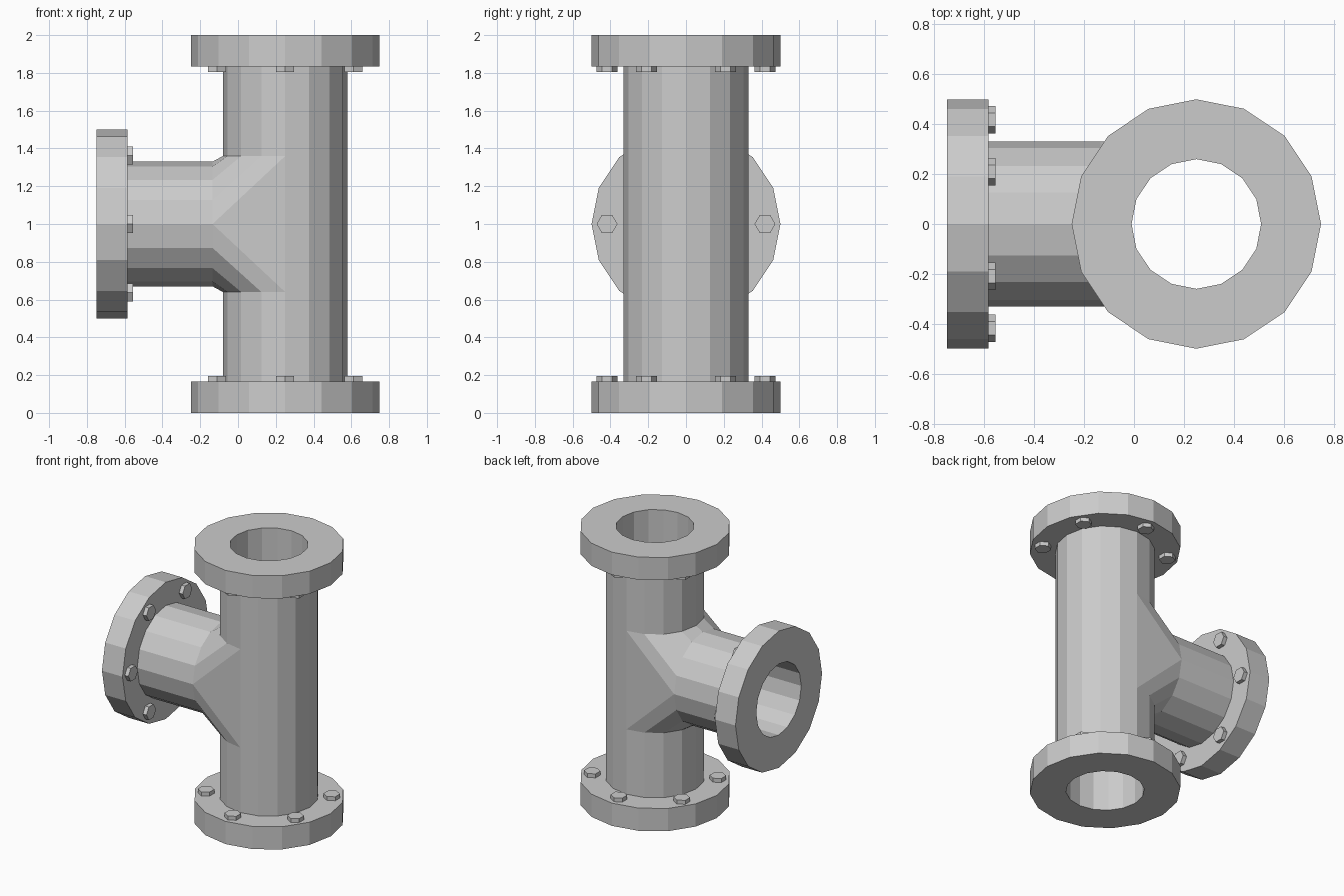
import bpy, bmesh
from math import sin, cos, pi
from mathutils import Vector

if "Cube" in bpy.data.objects:
    bpy.data.objects.remove(bpy.data.objects["Cube"])

N = 16
CENTRE = Vector((0.25, 0, 1))
Y = Vector((0, 1, 0))
# each arm: (in-plane second axis, outward axis, distance of its neck from the centre)
ARMS = {
    "top": (Vector((-1, 0, 0)), Vector((0, 0, 1)), 0.36),
    "bottom": (Vector((-1, 0, 0)), Vector((0, 0, -1)), 0.36),
    "side": (Vector((0, 0, 1)), Vector((-1, 0, 0)), 0.385),
}
R_OUT, R_IN, R_FLANGE = 0.33, 0.26, 0.5
FLANGE_BACK, END = 0.834, 1.0


def ring(bm, arm, r, h, n=N, off=(0, 0)):
    v, w, _ = ARMS[arm]
    return [bm.verts.new(CENTRE + w * h + Y * (off[0] + r * cos(2 * pi * k / n))
                         + v * (off[1] + r * sin(2 * pi * k / n))) for k in range(n)]


def bridge(bm, a, b):
    for i in range(len(a) - 1):
        bm.faces.new((a[i], a[i + 1], b[i + 1], b[i]))


def closed(r):
    return r + r[:1]


def finish(bm, name):
    bmesh.ops.recalc_face_normals(bm, faces=bm.faces)
    me = bpy.data.meshes.new(name)
    bm.to_mesh(me)
    bm.free()
    bpy.context.collection.objects.link(bpy.data.objects.new(name, me))


def junction(bm, top, bottom, side):
    # chamfered collar where the branch meets the main pipe
    t, b, s = closed(top), closed(bottom), closed(side)
    h = N // 2
    bridge(bm, t[:h + 1], s[:h + 1])
    bridge(bm, b[:h + 1], s[h:][::-1])
    bridge(bm, t[h:], b[h:])
    for k in (0, h):
        bm.faces.new((t[k], b[k], s[k]))


# hollow tee with its three flanges
bm = bmesh.new()
outer, inner = [], []
for arm, (_, _, neck) in ARMS.items():
    profile = [(R_OUT, neck), (R_OUT, FLANGE_BACK), (R_FLANGE, FLANGE_BACK),
               (R_FLANGE, END), (R_IN, END), (R_IN, neck)]
    rings = [ring(bm, arm, r, h) for r, h in profile]
    for a, b in zip(rings, rings[1:]):
        bridge(bm, closed(a), closed(b))
    outer.append(rings[0])
    inner.append(rings[-1])
junction(bm, *outer)
junction(bm, *inner)
finish(bm, "pipe_tee")

# six hexagonal bolt heads behind each flange
for arm in ARMS:
    bm = bmesh.new()
    for k in range(6):
        off = (0.418 * cos(k * pi / 3), 0.418 * sin(k * pi / 3))
        a = ring(bm, arm, 0.055, FLANGE_BACK, 6, off)
        b = ring(bm, arm, 0.055, 0.805, 6, off)
        bridge(bm, closed(a), closed(b))
        bm.faces.new(a)
        bm.faces.new(b)
    finish(bm, arm + "_flange_bolts")
